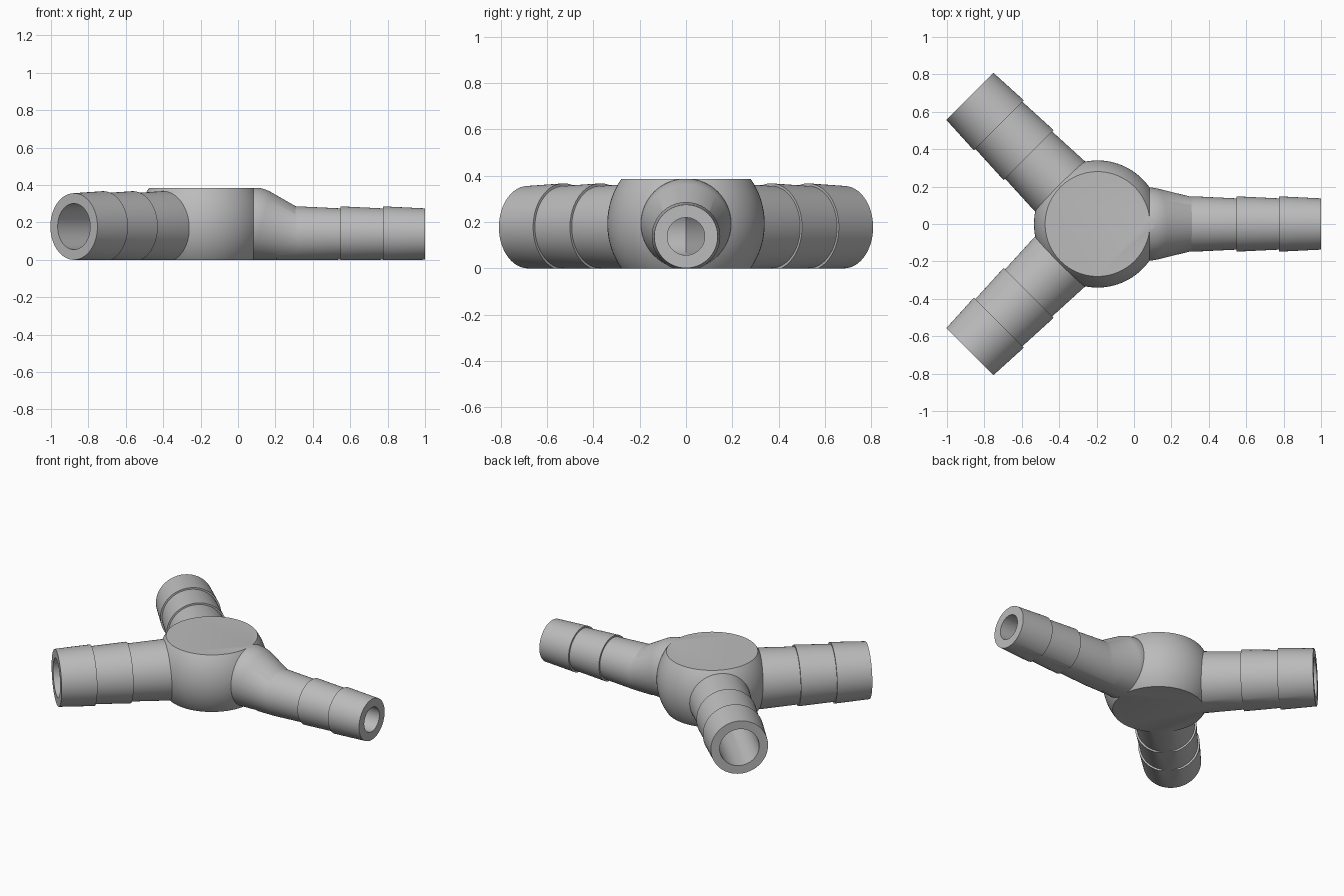
import bpy, bmesh, math
from mathutils import Matrix, Vector

cube = bpy.data.objects.get("Cube")
if cube:
    bpy.data.objects.remove(cube, do_unlink=True)

SEGMENTS = 96
HUB_X, HEIGHT, HUB_R = -0.195, 0.385, 0.34
MID = HEIGHT / 2

grey = bpy.data.materials.new("plain grey")
grey.use_nodes = True
colour = (0.5, 0.5, 0.5, 1)
grey.diffuse_color = colour
grey.node_tree.nodes["Principled BSDF"].inputs["Base Color"].default_value = colour


def make_object(name, bm):
    bmesh.ops.recalc_face_normals(bm, faces=bm.faces)
    mesh = bpy.data.meshes.new(name)
    bm.to_mesh(mesh)
    bm.free()
    mesh.materials.append(grey)
    obj = bpy.data.objects.new(name, mesh)
    bpy.context.collection.objects.link(obj)
    return obj


def turned(name, profile, z, angle):
    """Closed solid of (distance, radius) rings along a level axis from the hub."""
    bm = bmesh.new()
    rings = []
    for d, r in profile:
        rings.append([bm.verts.new((d, r * math.cos(a), r * math.sin(a)))
                      for a in (math.tau * i / SEGMENTS for i in range(SEGMENTS))])
    for a, b in zip(rings, rings[1:]):
        for i in range(SEGMENTS):
            j = (i + 1) % SEGMENTS
            bm.faces.new((a[i], a[j], b[j], b[i]))
    bm.faces.new(rings[0])
    bm.faces.new(rings[-1])
    bm.transform(Matrix.Translation((HUB_X, 0, z)) @ Matrix.Rotation(angle, 4, "Z"))
    return make_object(name, bm)


def barbs(steps, big, small, root):
    """Sawtooth profile: each barb tapers outwards to the next step."""
    profile = [(root, big)]
    for a, b in zip(steps, steps[1:]):
        profile += [(a, big), (b, small)]
    return profile


def combine(target, tool, operation):
    mod = target.modifiers.new(operation.lower(), "BOOLEAN")
    mod.operation, mod.solver, mod.object = operation, "EXACT", tool
    bpy.context.view_layer.objects.active = target
    bpy.ops.object.modifier_apply(modifier=mod.name)
    bpy.data.objects.remove(tool, do_unlink=True)


# Round hub
bm = bmesh.new()
bmesh.ops.create_uvsphere(bm, u_segments=SEGMENTS, v_segments=64, radius=HUB_R,
                          matrix=Matrix.Translation((HUB_X, 0, MID)))
fitting = make_object("barbed_y_fitting", bm)

# Two wide barbed arms
for side, angle in (("left", 0.75 * math.pi), ("right", -0.75 * math.pi)):
    arm = turned(side + "_wide_arm", barbs((0.29, 0.52, 0.745, 0.965), 0.189, 0.178, 0.1),
                 0.178, angle)
    combine(fitting, arm, "UNION")

# Shoulder blending the hub into the narrow arm
bm = bmesh.new()
bmesh.ops.create_uvsphere(bm, u_segments=SEGMENTS, v_segments=64, radius=0.195,
                          matrix=Matrix.Translation((0.08, 0, MID)))
for i in range(SEGMENTS):
    a = math.tau * i / SEGMENTS
    bm.verts.new(Vector((0.32, 0.142 * math.cos(a), 0.138 + 0.142 * math.sin(a))))
hull = bmesh.ops.convex_hull(bm, input=bm.verts[:])
waste = {v for v in hull["geom_interior"] + hull["geom_unused"]
         if isinstance(v, bmesh.types.BMVert)}
bmesh.ops.delete(bm, geom=list(waste), context="VERTS")
combine(fitting, make_object("shoulder", bm), "UNION")

# Narrow barbed arm
narrow = turned("narrow_arm", barbs((0.515, 0.743, 0.97, 1.195), 0.148, 0.137, 0.4),
                0.138, 0)
combine(fitting, narrow, "UNION")

# Trim flat at top and bottom
bm = bmesh.new()
bmesh.ops.create_cube(bm, size=1, matrix=Matrix.Translation((0, 0, MID))
                      @ Matrix.Diagonal((4, 4, HEIGHT, 1)))
combine(fitting, make_object("trim_block", bm), "INTERSECT")

# Bores meeting inside the hub
for radius, z, angle in ((0.123, 0.178, 0.75 * math.pi), (0.123, 0.178, -0.75 * math.pi),
                         (0.081, 0.138, 0)):
    combine(fitting, turned("bore", [(0, radius), (1.5, radius)], z, angle), "DIFFERENCE")

bpy.ops.object.select_all(action="DESELECT")
fitting.select_set(True)
bpy.context.view_layer.objects.active = fitting
bpy.ops.object.shade_smooth_by_angle(angle=math.radians(25))
